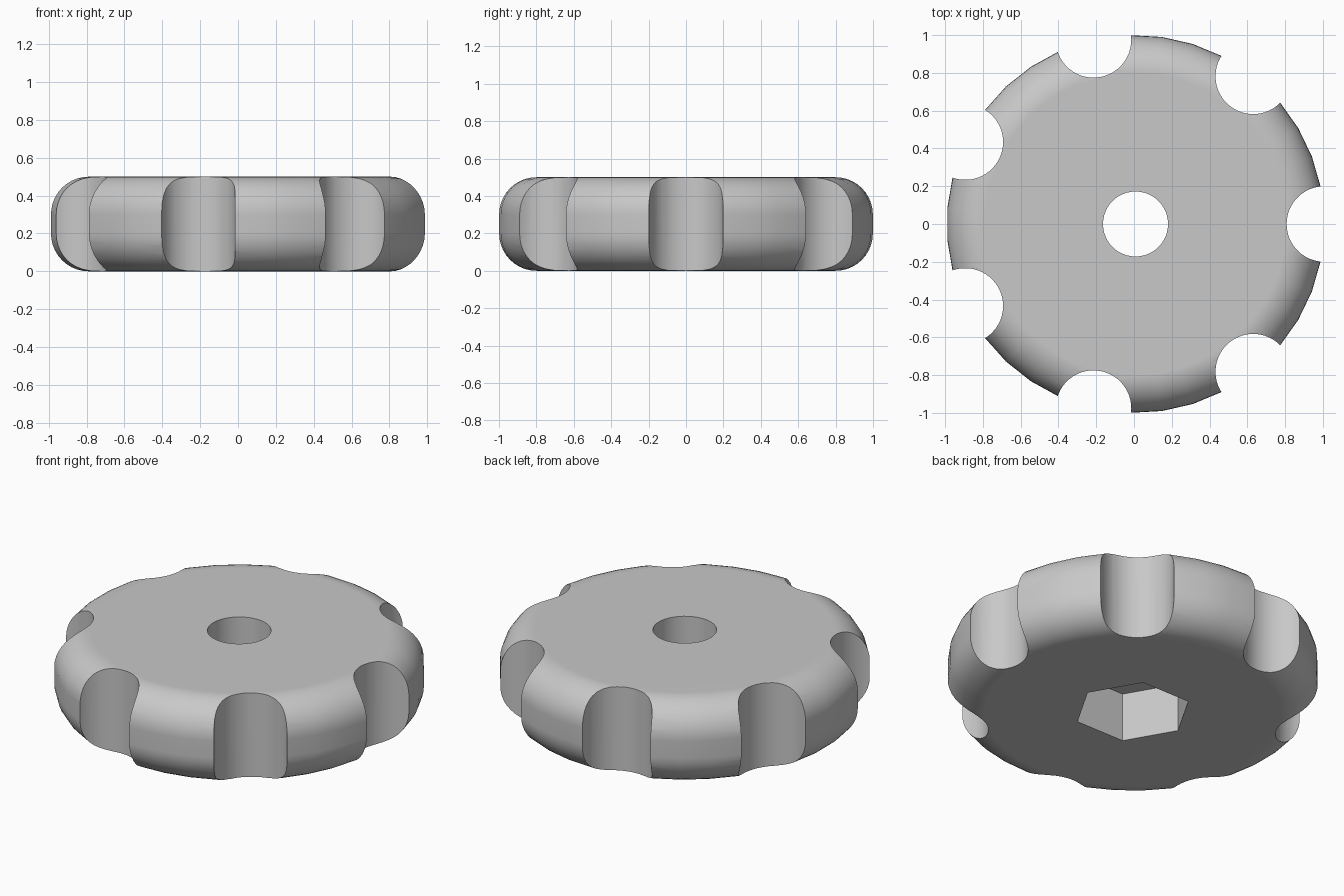
import bpy, bmesh, math

if "Cube" in bpy.data.objects:
    bpy.data.objects.remove(bpy.data.objects["Cube"])

HEIGHT, FILLET, LOBES = 0.5, 0.2, 7
NOTCH_R, BORE_R, HEX_R, HEX_DEPTH = 0.2, 0.172, 0.318, 0.29
CX = 0.008          # keeps the notched outline centred
STEP = math.tau / LOBES

grey = bpy.data.materials.new("mid grey")
grey.use_nodes = True
colour = (0.58, 0.58, 0.58, 1)
grey.diffuse_color = colour
grey.node_tree.nodes["Principled BSDF"].inputs["Base Color"].default_value = colour


def link_mesh(name, bm):
    bmesh.ops.recalc_face_normals(bm, faces=bm.faces)
    mesh = bpy.data.meshes.new(name)
    bm.to_mesh(mesh)
    bm.free()
    mesh.materials.append(grey)
    obj = bpy.data.objects.new(name, mesh)
    bpy.context.collection.objects.link(obj)
    return obj


# Turned body with a rounded rim: three facets per lobe, more inside each notch
def make_body():
    angles = []
    for i in range(LOBES):
        middle = (i + 0.5) * STEP
        angles += [middle + math.radians(a) for a in (-14.6, -4.8, 4.8, 14.6, 20, 25.7)]
    arc = [j / 10 * math.pi / 2 for j in range(11)]
    profile = [(1 - FILLET + FILLET * math.sin(t), FILLET - FILLET * math.cos(t)) for t in arc]
    profile += [(r, HEIGHT - z) for r, z in reversed(profile)]
    bm = bmesh.new()
    rings = [[bm.verts.new((CX + r * math.cos(a), r * math.sin(a), z)) for a in angles]
             for r, z in profile]
    n = len(angles)
    for low, high in zip(rings, rings[1:]):
        for i in range(n):
            k = (i + 1) % n
            bm.faces.new((low[i], low[k], high[k], high[i]))
    bm.faces.new(rings[0])
    bm.faces.new(rings[-1])
    return link_mesh("knob_body", bm)


# Upright prism used to cut the body
def cut(body, name, radius, sides, x, y, z0, z1):
    bm = bmesh.new()
    bmesh.ops.create_cone(bm, cap_ends=True, segments=sides, radius1=radius,
                          radius2=radius, depth=z1 - z0)
    # first corner lies on +x
    first = max(bm.verts, key=lambda v: v.co.x).co
    turn = -math.atan2(first.y, first.x)
    for v in bm.verts:
        px, py = v.co.x, v.co.y
        v.co.x = px * math.cos(turn) - py * math.sin(turn) + x
        v.co.y = px * math.sin(turn) + py * math.cos(turn) + y
        v.co.z += (z0 + z1) / 2
    cutter = link_mesh(name, bm)
    cutter.hide_render = True
    mod = body.modifiers.new(name, 'BOOLEAN')
    mod.operation = 'DIFFERENCE'
    mod.solver = 'EXACT'
    mod.object = cutter
    bpy.ops.object.modifier_apply(modifier=mod.name)
    bpy.data.objects.remove(cutter)


body = make_body()
bpy.ops.object.select_all(action='DESELECT')
body.select_set(True)
bpy.context.view_layer.objects.active = body

# Finger notches around the rim
for i in range(LOBES):
    a = i * STEP
    cut(body, "finger_notch", NOTCH_R, 50, CX + math.cos(a), math.sin(a), -0.2, HEIGHT + 0.2)

# Hexagonal nut pocket below, bolt bore right through
cut(body, "nut_pocket", HEX_R, 6, CX, 0, -0.2, HEX_DEPTH)
cut(body, "bolt_bore", BORE_R, 48, CX, 0, -0.2, HEIGHT + 0.2)

bpy.ops.object.shade_smooth_by_angle(angle=math.radians(30))
normals = body.modifiers.new("flat_caps", 'WEIGHTED_NORMAL')
normals.keep_sharp = True
